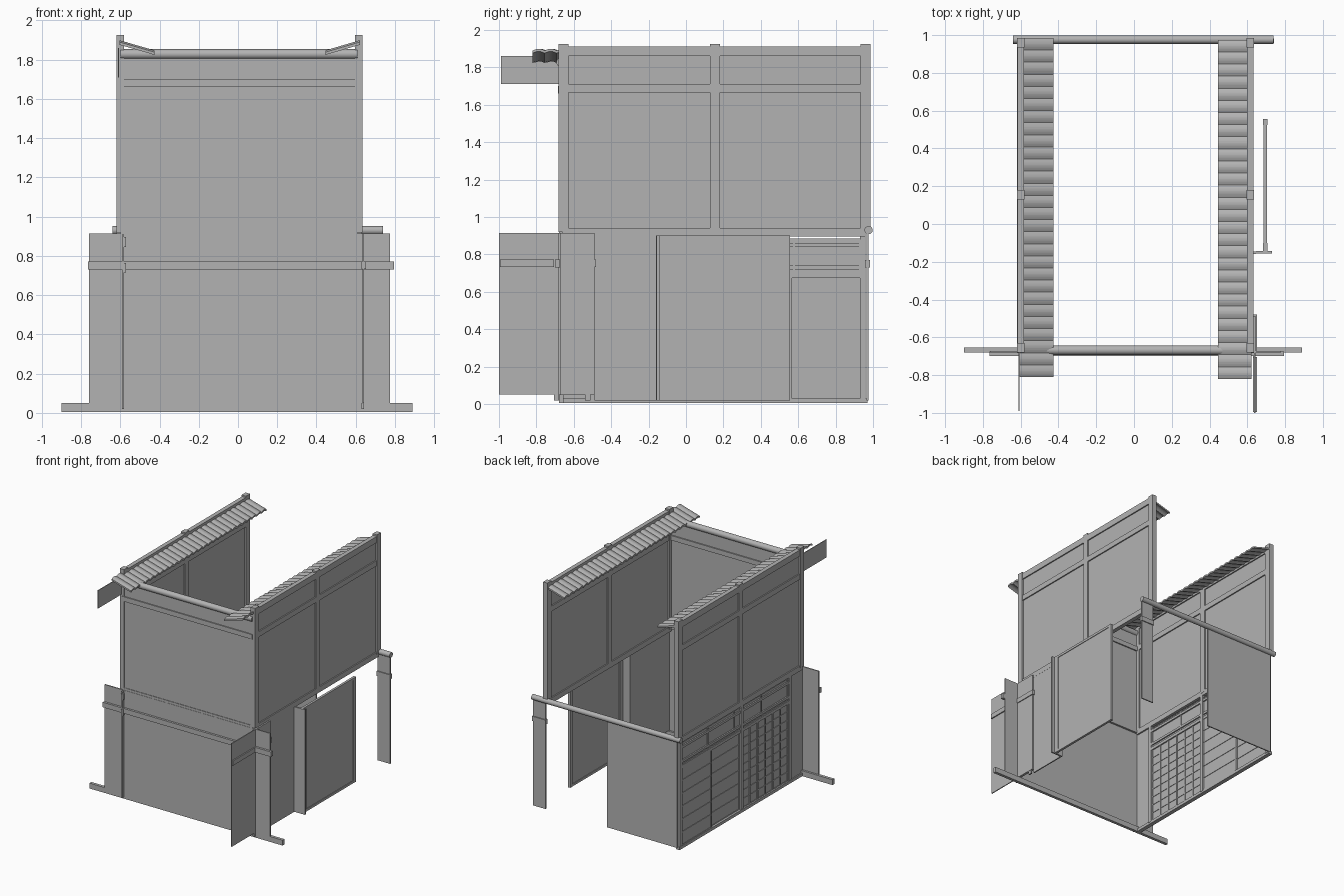
import bpy, bmesh, math
from mathutils import Vector

cube = bpy.data.objects.get("Cube")
if cube:
    bpy.data.objects.remove(cube, do_unlink=True)

grey = bpy.data.materials.new("plain grey")
grey.use_nodes = True
grey.diffuse_color = (0.45, 0.45, 0.45, 1)
grey.node_tree.nodes["Principled BSDF"].inputs["Base Color"].default_value = grey.diffuse_color


def finish(name, bm):
    bmesh.ops.recalc_face_normals(bm, faces=bm.faces)
    mesh = bpy.data.meshes.new(name)
    bm.to_mesh(mesh)
    bm.free()
    mesh.materials.append(grey)
    ob = bpy.data.objects.new(name, mesh)
    bpy.context.collection.objects.link(ob)
    return ob


def box(name, x, y, z):
    """Box from (low, high) ranges on each axis."""
    bm = bmesh.new()
    bmesh.ops.create_cube(bm, size=1)
    for v in bm.verts:
        v.co = Vector([(r[0] + r[1]) / 2 + c * (r[1] - r[0]) for r, c in zip((x, y, z), v.co)])
    return finish(name, bm)


def log_beam(name, x, y, z, radius):
    """Round beam lying along x."""
    bm = bmesh.new()
    bmesh.ops.create_cone(bm, cap_ends=True, segments=16, radius1=radius,
                          radius2=radius, depth=x[1] - x[0])
    for v in bm.verts:
        v.co = Vector((v.co.z + sum(x) / 2, y + v.co.x, z + v.co.y))
    for f in bm.faces:
        f.smooth = len(f.verts) == 4
    return finish(name, bm)


def roof_strip(name, x_out, x_in, z_out, z_in, y0, y1):
    """Corrugated tile strip sloping down towards the middle."""
    bm = bmesh.new()
    tiles, steps = 28, 8
    rows = []
    for i in range(tiles * steps + 1):
        y = y0 + (y1 - y0) * i / (tiles * steps)
        lift = 0.009 * abs(math.sin(math.pi * i / steps))
        rows.append([bm.verts.new((x, y, z + lift + dz))
                     for x, z, dz in ((x_out, z_out, 0), (x_in, z_in, 0),
                                      (x_in, z_in, -0.014), (x_out, z_out, -0.014))])
    for a, b in zip(rows, rows[1:]):
        for k in range(4):
            bm.faces.new((a[k], a[(k + 1) % 4], b[(k + 1) % 4], b[k]))
    bm.faces.new(rows[0])
    bm.faces.new(rows[-1])
    return finish(name, bm)


# Upper side walls with posts and rails
for side, s, ctr in (("left", 1, 0.615), ("right", -1, -0.6)):
    box(side + "_upper_wall", (ctr - 0.008, ctr + 0.008), (-0.66, 0.96), (0.92, 1.88))
    for n, y in enumerate((-0.655, 0.155, 0.96)):
        box(f"{side}_post_{n}", (ctr - 0.02, ctr + 0.02), (y - 0.026, y + 0.026), (0.92, 1.925))
    for part, z in (("top", (1.86, 1.912)), ("middle", (1.665, 1.71)), ("bottom", (0.895, 0.94))):
        box(f"{side}_{part}_rail", (ctr - 0.018, ctr + 0.018), (-0.66, 0.96), z)

# Front upper wall
box("front_upper_wall", (-0.6, 0.61), (-0.676, -0.66), (0.92, 1.83))
log_beam("front_top_beam", (-0.6, 0.61), -0.668, 1.828, 0.025)
box("front_middle_rail", (-0.6, 0.61), (-0.685, -0.65), (1.66, 1.70))
box("front_bottom_rail", (-0.6, 0.61), (-0.68, -0.655), (0.91, 0.935))

# Tile strips and the hanging end board
roof_strip("right_roof_tiles", -0.605, -0.425, 1.89, 1.838, -0.81, 0.985)
roof_strip("left_roof_tiles", 0.622, 0.445, 1.89, 1.838, -0.82, 0.975)
box("right_upper_sleeve", (-0.612, -0.606), (-0.99, -0.67), (1.71, 1.86))

# Front lower wall
box("front_lower_wall", (-0.76, 0.775), (-0.682, -0.672), (0.02, 0.915))
box("front_cross_beam", (-0.765, 0.795), (-0.70, -0.675), (0.73, 0.772))
box("front_sill", (-0.9, 0.89), (-0.68, -0.655), (0.005, 0.05))
box("front_pole", (-0.592, -0.58), (-0.705, -0.68), (0.02, 0.91))
for z in (0.74, 0.87):
    box("pole_clip", (-0.588, -0.57), (-0.712, -0.69), (z - 0.025, z + 0.025))

# Left sleeve wall and side panels
box("left_sleeve", (0.634, 0.642), (-1.0, -0.68), (0.05, 0.915))
box("left_inner_sleeve", (0.625, 0.645), (-0.68, -0.49), (0.05, 0.915))
for y in ((-0.995, -0.705), (-0.672, -0.48)):
    box("left_sleeve_rail", (0.63, 0.652), y, (0.732, 0.772))
for y in (-0.69, -0.525):
    box("left_sleeve_foot", (0.63, 0.642), (y - 0.015, y + 0.015), (0.02, 0.05))
box("left_fixed_panel", (0.622, 0.632), (-0.49, -0.15), (0.02, 0.9))
box("left_panel_post", (0.62, 0.645), (-0.16, -0.145), (0.02, 0.9))

# Sliding door standing outside the left wall
box("left_door", (0.69, 0.70), (-0.14, 0.55), (0.02, 0.9))
for y in ((-0.145, -0.10), (0.525, 0.555)):
    box("left_door_stile", (0.684, 0.706), y, (0.02, 0.9))
for z in ((0.02, 0.04), (0.88, 0.9)):
    box("left_door_rail", (0.685, 0.705), (-0.14, 0.55), z)
box("left_door_return", (0.645, 0.73), (-0.157, -0.143), (0.02, 0.9))

# Right lower wall: sleeve part, lattice bay, two sliding doors
box("right_inner_sleeve", (-0.61, -0.595), (-0.68, -0.5), (0.02, 0.9))
box("right_sill", (-0.62, -0.585), (-0.67, 0.97), (0.005, 0.03))
for y in (-0.5, 0.14, 0.945):
    box("right_lower_post", (-0.618, -0.582), (y - 0.016, y + 0.016), (0.02, 0.9))


def lattice(name, x, y, z, bars, slats):
    """Thin panel with a grid of bars on both faces."""
    box(name, (x - 0.004, x + 0.004), y, z)
    for i in range(bars + 1):
        c = y[0] + (y[1] - y[0]) * i / bars
        box(name + "_bar", (x - 0.01, x + 0.01), (c - 0.006, c + 0.006), z)
    for i in range(slats + 1):
        c = z[0] + (z[1] - z[0]) * i / slats
        box(name + "_slat", (x - 0.008, x + 0.008), y, (c - 0.004, c + 0.004))


lattice("right_lattice", -0.6, (-0.48, 0.12), (0.03, 0.68), 6, 9)
lattice("right_transom", -0.6, (-0.48, 0.93), (0.7, 0.88), 4, 1)
lattice("right_rear_door", -0.606, (0.54, 0.93), (0.03, 0.68), 1, 6)
lattice("right_front_door", -0.594, (0.155, 0.56), (0.03, 0.68), 1, 6)
for z in ((0.675, 0.7), (0.72, 0.74), (0.84, 0.86)):
    box("right_lintel", (-0.615, -0.585), (-0.5, 0.95), z)

# Back: round beam, wide panel and narrow panel
log_beam("back_beam", (-0.64, 0.738), 0.976, 0.93, 0.022)
box("back_wide_panel", (-0.6, 0.05), (0.965, 0.975), (0.02, 0.92))
box("back_narrow_panel", (0.62, 0.735), (0.965, 0.975), (0.02, 0.92))
box("back_narrow_band", (0.615, 0.74), (0.957, 0.983), (0.73, 0.77))
